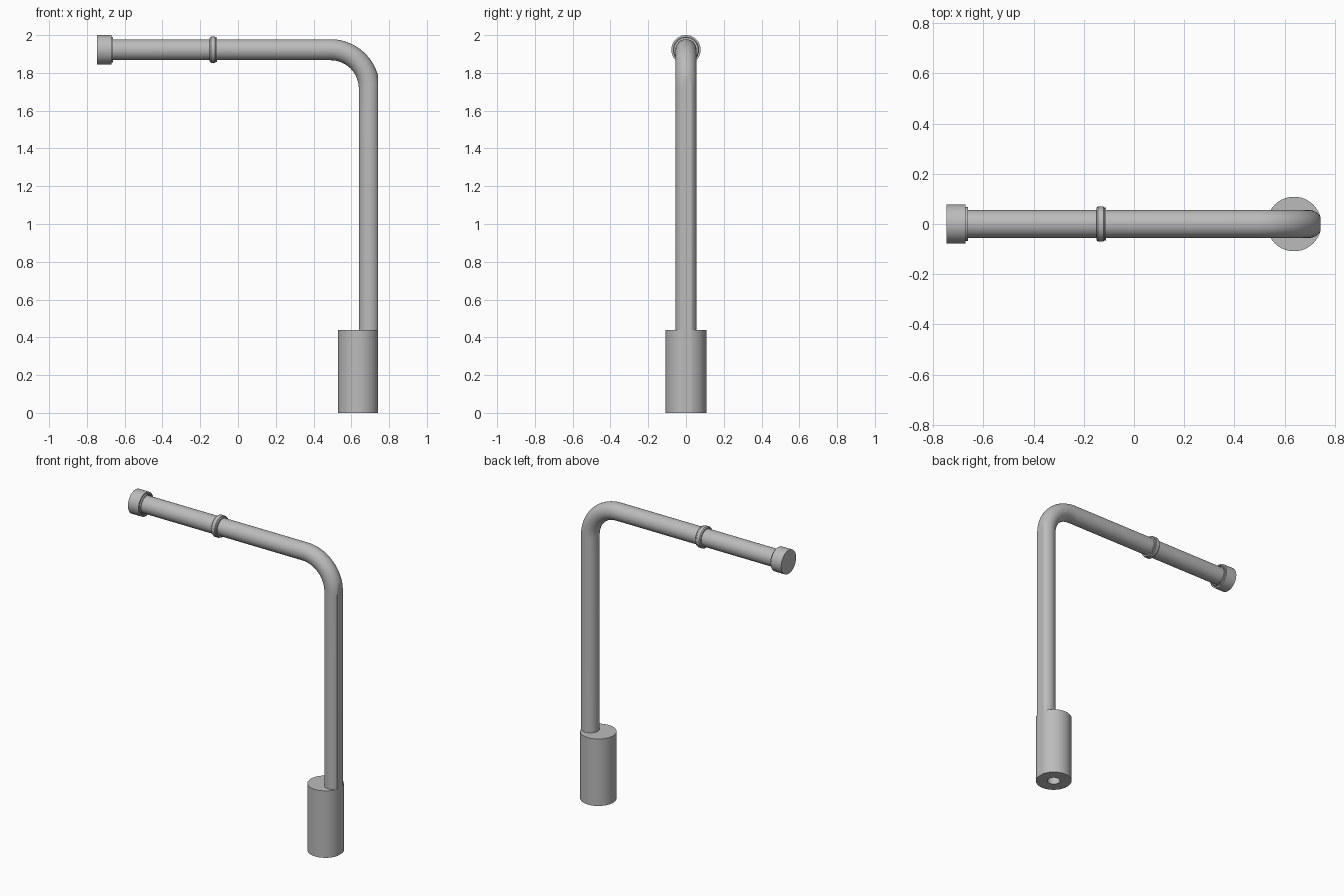
import bpy, bmesh
from math import sin, cos, pi, radians
from mathutils import Vector, Matrix

if "Cube" in bpy.data.objects:
    bpy.data.objects.remove(bpy.data.objects["Cube"], do_unlink=True)

SIDES = 64
PIPE_R = 0.0555
ARM_Z = 1.9225      # height of the horizontal pipe axis
POST_X = 0.695      # position of the vertical pipe axis
BEND = 0.205        # centreline radius of the elbow
FLAT_X = 0.742      # plane that trims the outer side of post and base

steel = bpy.data.materials.new("grey_metal")
steel.use_nodes = True
grey = (0.5, 0.5, 0.5, 1)
steel.diffuse_color = grey
steel.node_tree.nodes["Principled BSDF"].inputs["Base Color"].default_value = grey


def finish(name, bm, trim=False):
    """Trim the flat side if asked, then turn the mesh into an object."""
    bmesh.ops.remove_doubles(bm, verts=bm.verts, dist=1e-5)
    bmesh.ops.recalc_face_normals(bm, faces=bm.faces)
    if trim:
        cut = bmesh.ops.bisect_plane(
            bm, geom=bm.verts[:] + bm.edges[:] + bm.faces[:],
            plane_co=(FLAT_X, 0, 0), plane_no=(1, 0, 0), clear_outer=True)
        rim = [e for e in cut["geom_cut"] if isinstance(e, bmesh.types.BMEdge)]
        bmesh.ops.edgeloop_fill(bm, edges=rim)
        bmesh.ops.recalc_face_normals(bm, faces=bm.faces)
    mesh = bpy.data.meshes.new(name)
    bm.to_mesh(mesh)
    bm.free()
    mesh.materials.append(steel)
    obj = bpy.data.objects.new(name, mesh)
    bpy.context.collection.objects.link(obj)
    bpy.ops.object.select_all(action='DESELECT')
    obj.select_set(True)
    bpy.context.view_layer.objects.active = obj
    bpy.ops.object.shade_smooth_by_angle(angle=radians(30))


def lathe(name, profile, matrix, trim=False):
    """Spin (radius, height) points around local z."""
    bm = bmesh.new()
    verts = [bm.verts.new((r, 0, h)) for r, h in profile]
    edges = [bm.edges.new(pair) for pair in zip(verts, verts[1:])]
    bmesh.ops.spin(bm, geom=verts + edges, cent=(0, 0, 0), axis=(0, 0, 1),
                   angle=2 * pi, steps=SIDES, use_duplicate=False)
    bmesh.ops.transform(bm, matrix=matrix, verts=bm.verts)
    finish(name, bm, trim)


# Base sleeve with a blind hole underneath
lathe("base_sleeve",
      [(0, 0.25), (0.039, 0.25), (0.039, 0), (0.1085, 0), (0.1085, 0.44), (0, 0.44)],
      Matrix.Translation((0.637, 0, 0)), trim=True)

# Bent pipe: post, elbow and arm as one sweep of (centre, outward direction)
elbow = Vector((POST_X - BEND, 0, ARM_Z - BEND))
path = [(Vector((POST_X, 0, 0.44)), Vector((1, 0, 0)))]
for i in range(25):
    a = pi / 2 * i / 24
    out = Vector((cos(a), 0, sin(a)))
    path.append((elbow + out * BEND, out))
path.append((Vector((-0.70, 0, ARM_Z)), Vector((0, 0, 1))))

bm = bmesh.new()
rings = []
for centre, out in path:
    ring = []
    for k in range(SIDES):
        t = 2 * pi * k / SIDES
        ring.append(bm.verts.new(centre + PIPE_R * (out * cos(t) + Vector((0, sin(t), 0)))))
    rings.append(ring)
for r0, r1 in zip(rings, rings[1:]):
    for k in range(SIDES):
        n = (k + 1) % SIDES
        bm.faces.new((r0[k], r0[n], r1[n], r1[k]))
bm.faces.new(rings[0])
bm.faces.new(rings[-1])
finish("bent_pipe", bm, trim=True)

# Fittings on the arm, their axis pointing along +x
along_x = Matrix.Rotation(pi / 2, 4, 'Y')
lathe("coupling_collar",
      [(0.05, 0), (0.063, 0), (0.069, 0.006), (0.069, 0.028),
       (0.065, 0.032), (0.065, 0.039), (0.05, 0.039), (0.05, 0)],
      Matrix.Translation((-0.15, 0, ARM_Z)) @ along_x)
lathe("end_cap",
      [(0, 0), (0.0775, 0), (0.0775, 0.076), (0.068, 0.076), (0.068, 0.085),
       (0.062, 0.085), (0.062, 0.072), (0, 0.072)],
      Matrix.Translation((-0.746, 0, ARM_Z)) @ along_x)
